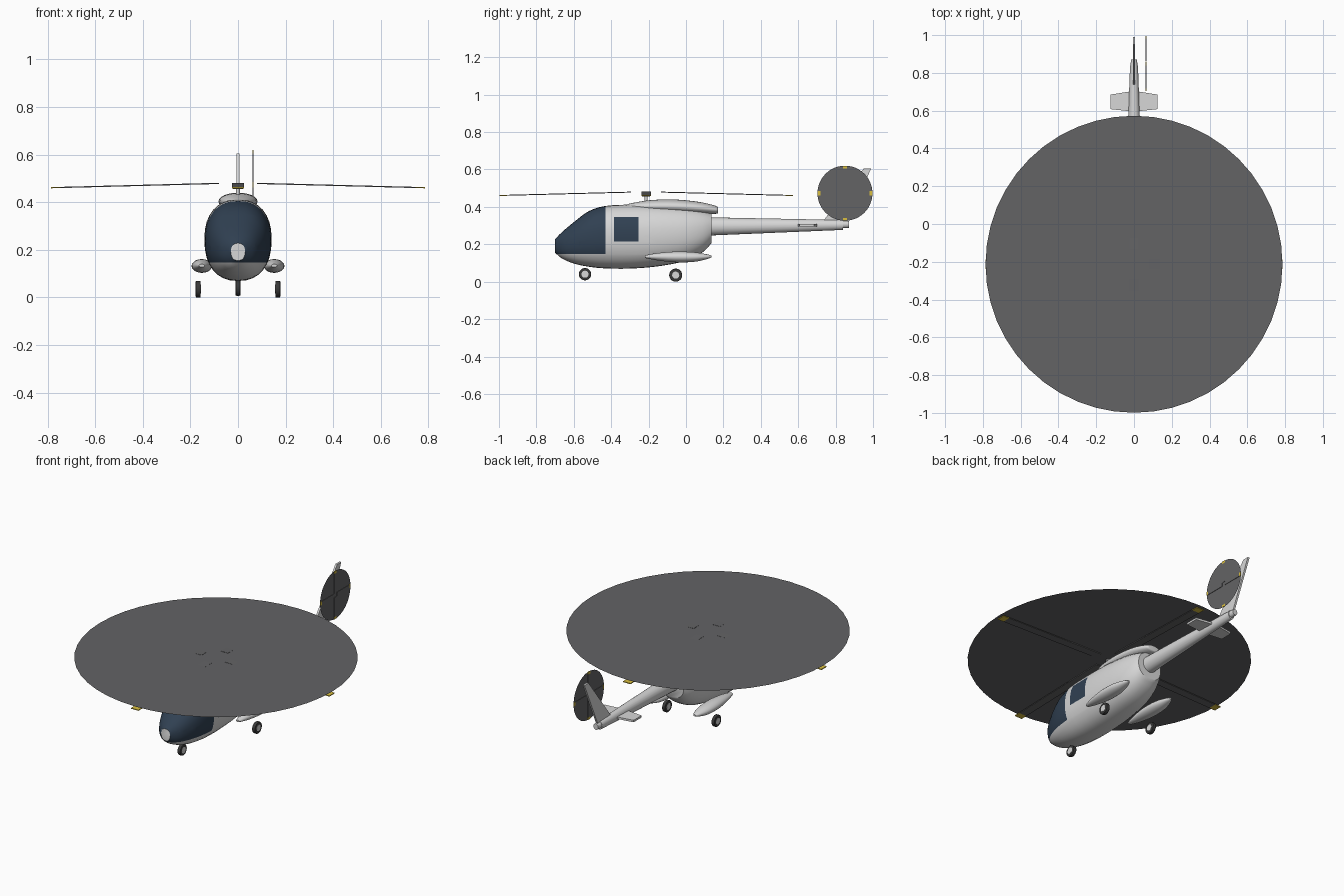
import bpy, bmesh, math
from mathutils import Matrix, Vector

if "Cube" in bpy.data.objects:
    bpy.data.objects.remove(bpy.data.objects["Cube"])


def material(name, r, g, b):
    m = bpy.data.materials.new(name)
    m.use_nodes = True
    m.diffuse_color = (r, g, b, 1)
    m.node_tree.nodes["Principled BSDF"].inputs["Base Color"].default_value = (r, g, b, 1)
    return m


WHITE = material("white paint", 0.68, 0.68, 0.68)
GLASS = material("dark blue glass", 0.03, 0.052, 0.085)
GREY = material("rotor grey", 0.125, 0.125, 0.13)
BLACK = material("tyre black", 0.04, 0.04, 0.04)
YELLOW = material("tip yellow", 0.7, 0.52, 0.05)


def finish(name, bm, mats, smooth=None):
    bmesh.ops.recalc_face_normals(bm, faces=bm.faces)
    me = bpy.data.meshes.new(name)
    bm.to_mesh(me)
    bm.free()
    for m in mats:
        me.materials.append(m)
    ob = bpy.data.objects.new(name, me)
    bpy.context.collection.objects.link(ob)
    if smooth:
        bpy.ops.object.select_all(action='DESELECT')
        ob.select_set(True)
        bpy.context.view_layer.objects.active = ob
        bpy.ops.object.shade_smooth_by_angle(angle=math.radians(smooth))
    return ob


def resample(stations, steps):
    # Catmull-Rom curve through the stations
    pts = [Vector(s) for s in stations]
    out = []
    for i in range(len(pts) - 1):
        a, b, c, d = pts[max(i - 1, 0)], pts[i], pts[i + 1], pts[min(i + 2, len(pts) - 1)]
        for k in range(steps):
            t = k / steps
            out.append(b + (c - a) * t / 2 + (a * 2 - b * 5 + c * 4 - d) * t * t / 2
                       + (b * 3 - a - c * 3 + d) * t ** 3 / 2)
    return out + [pts[-1]]


def loft(stations, sides=32, power=2.0, x=0.0, steps=3):
    # each station: y, lowest z, highest z, half width
    bm = bmesh.new()
    rings = []
    for y, low, high, w in resample(stations, steps):
        ring = []
        for k in range(sides):
            a = math.tau * k / sides
            c, s = math.cos(a), math.sin(a)
            px = x + w * math.copysign(abs(c) ** (2 / power), c)
            pz = (low + high) / 2 + (high - low) / 2 * math.copysign(abs(s) ** (2 / power), s)
            ring.append(bm.verts.new((px, y, pz)))
        rings.append(ring)
    for r, q in zip(rings, rings[1:]):
        for k in range(sides):
            j = (k + 1) % sides
            bm.faces.new((r[k], r[j], q[j], q[k]))
    bm.faces.new(rings[0])
    bm.faces.new(rings[-1])
    return bm


# Fuselage with windscreen and side windows cut into the skin
bm = loft([(-0.70, 0.155, 0.228, 0.03), (-0.66, 0.122, 0.268, 0.072), (-0.595, 0.096, 0.322, 0.105),
           (-0.52, 0.08, 0.377, 0.128), (-0.43, 0.071, 0.405, 0.139), (-0.3, 0.07, 0.412, 0.141),
           (-0.15, 0.082, 0.409, 0.14), (0, 0.112, 0.397, 0.126), (0.09, 0.158, 0.38, 0.102),
           (0.135, 0.205, 0.365, 0.08)], power=2.3)
SCREEN_Y, SCREEN_Z = -0.43, 0.147
WIN_Y, WIN_Z = (-0.385, -0.255), (0.215, 0.345)
cuts = [(1, SCREEN_Y), (2, SCREEN_Z)] + [(1, v) for v in WIN_Y] + [(2, v) for v in WIN_Z]
for axis, value in cuts:
    co, no = Vector(), Vector()
    co[axis], no[axis] = value, 1
    region = [f for f in bm.faces if f.calc_center_median().y < -0.2 and f.normal.y > -0.99]
    geom = list({g for f in region for g in (*f.verts, *f.edges, f)})
    bmesh.ops.bisect_plane(bm, geom=geom, plane_co=co, plane_no=no, dist=1e-5)
for f in bm.faces:
    c = f.calc_center_median()
    screen = -0.699 < c.y < SCREEN_Y and c.z > SCREEN_Z
    window = WIN_Y[0] < c.y < WIN_Y[1] and WIN_Z[0] < c.z < WIN_Z[1]
    f.material_index = int(screen or window)
finish("fuselage", bm, [WHITE, GLASS], 40)

# Engine cowling, tail boom and boom end
finish("engine_cowling", loft([(-0.34, 0.39, 0.407, 0.02), (-0.28, 0.38, 0.422, 0.05),
       (-0.18, 0.37, 0.437, 0.076), (-0.05, 0.365, 0.439, 0.082), (0.08, 0.362, 0.425, 0.072),
       (0.16, 0.363, 0.405, 0.048), (0.172, 0.37, 0.396, 0.035)], 24), [WHITE], 45)
finish("tail_boom", loft([(0.08, 0.245, 0.345, 0.048), (0.84, 0.277, 0.33, 0.021)], 20, steps=1), [WHITE], 40)
finish("boom_end", loft([(0.82, 0.285, 0.327, 0.02), (0.872, 0.288, 0.325, 0.016)], 20, steps=1), [WHITE], 40)

# Side pods
for side, label in ((1, "left"), (-1, "right")):
    finish(label + "_pod", loft([(-0.22, 0.127, 0.14, 0.012), (-0.16, 0.115, 0.152, 0.028),
           (-0.06, 0.104, 0.161, 0.042), (0.04, 0.106, 0.158, 0.04), (0.11, 0.12, 0.147, 0.022),
           (0.135, 0.13, 0.14, 0.008)], 20, x=side * 0.152), [WHITE], 50)


def plate(name, outline, matrix, thickness, mat):
    # flat outline in local xy, thickened along local z
    bm = bmesh.new()
    lo = [bm.verts.new((u, v, -thickness / 2)) for u, v in outline]
    hi = [bm.verts.new((u, v, thickness / 2)) for u, v in outline]
    bm.faces.new(lo)
    bm.faces.new(hi)
    for k in range(len(lo)):
        j = (k + 1) % len(lo)
        bm.faces.new((lo[k], lo[j], hi[j], hi[k]))
    bm.transform(matrix)
    finish(name, bm, [mat])


# Tail surfaces
SIDEWAYS = Matrix(((0, 0, 1, 0), (1, 0, 0, 0), (0, 1, 0, 0), (0, 0, 0, 1)))
plate("vertical_fin", [(0.73, 0.32), (0.86, 0.32), (0.99, 0.605), (0.95, 0.605)], SIDEWAYS, 0.012, WHITE)
plate("horizontal_stabiliser", [(-0.125, 0.608), (0, 0.595), (0.125, 0.608), (0.125, 0.685),
      (0, 0.705), (-0.125, 0.685)], Matrix.Translation((0, 0, 0.302)), 0.012, WHITE)


def rotor(name, matrix, root, tip_start, radius, chord, drop, disc_z):
    # four drooping blades with painted tips, and the swept disc
    bm = bmesh.new()
    for q in range(4):
        turn = Matrix.Rotation(q * math.pi / 2, 4, 'Z')
        for a, b, index in ((root, tip_start, 0), (tip_start, radius, 1)):
            box = bmesh.ops.create_cube(bm, size=1)["verts"]
            for v in box:
                r = a if v.co.x < 0 else b
                sag = drop * (r - root) / (radius - root)
                v.co = turn @ Vector((r, v.co.y * chord, v.co.z * 0.005 - sag))
            for f in {f for v in box for f in v.link_faces}:
                f.material_index = index
    bm.transform(matrix)
    finish(name + "_blades", bm, [GREY, YELLOW])
    bm = bmesh.new()
    bmesh.ops.create_circle(bm, cap_ends=True, segments=48, radius=radius + 0.001)
    bm.transform(matrix @ Matrix.Translation((0, 0, disc_z)))
    finish(name + "_disc", bm, [GREY])


rotor("main_rotor", Matrix.Translation((0, -0.213, 0.479)), 0.08, 0.745, 0.785, 0.05, 0.018, 0.001)
rotor("tail_rotor", Matrix.Translation((0.063, 0.85, 0.473)) @ SIDEWAYS, 0.012, 0.132, 0.146, 0.022, 0.0, 0.0)


def cylinder(name, loc, radius, length, mat, along_x=False, bevel=0.0, sides=24):
    bm = bmesh.new()
    bmesh.ops.create_cone(bm, cap_ends=True, segments=sides, radius1=radius, radius2=radius, depth=length)
    if bevel:
        rims = [e for e in bm.edges if abs(e.verts[0].co.z - e.verts[1].co.z) < 1e-5]
        bmesh.ops.bevel(bm, geom=rims, offset=bevel, segments=2, affect='EDGES', profile=0.5)
    turn = SIDEWAYS if along_x else Matrix()
    bm.transform(Matrix.Translation(loc) @ turn)
    finish(name, bm, [mat], 40)


# Rotor mast and hub
cylinder("rotor_mast", (0, -0.213, 0.44), 0.008, 0.04, WHITE)
cylinder("rotor_hub", (0, -0.213, 0.467), 0.021, 0.022, GREY)

# Wheels
for label, x, y in (("nose", 0, -0.54), ("left", 0.167, -0.055), ("right", -0.167, -0.055)):
    r = 0.033 if label == "nose" else 0.035
    z = 0.04 if label == "nose" else 0.035
    cylinder(label + "_tyre", (x, y, z), r, 0.021, BLACK, True, 0.004)
    cylinder(label + "_wheel_hub", (x, y, z), 0.019, 0.023, WHITE, True)
